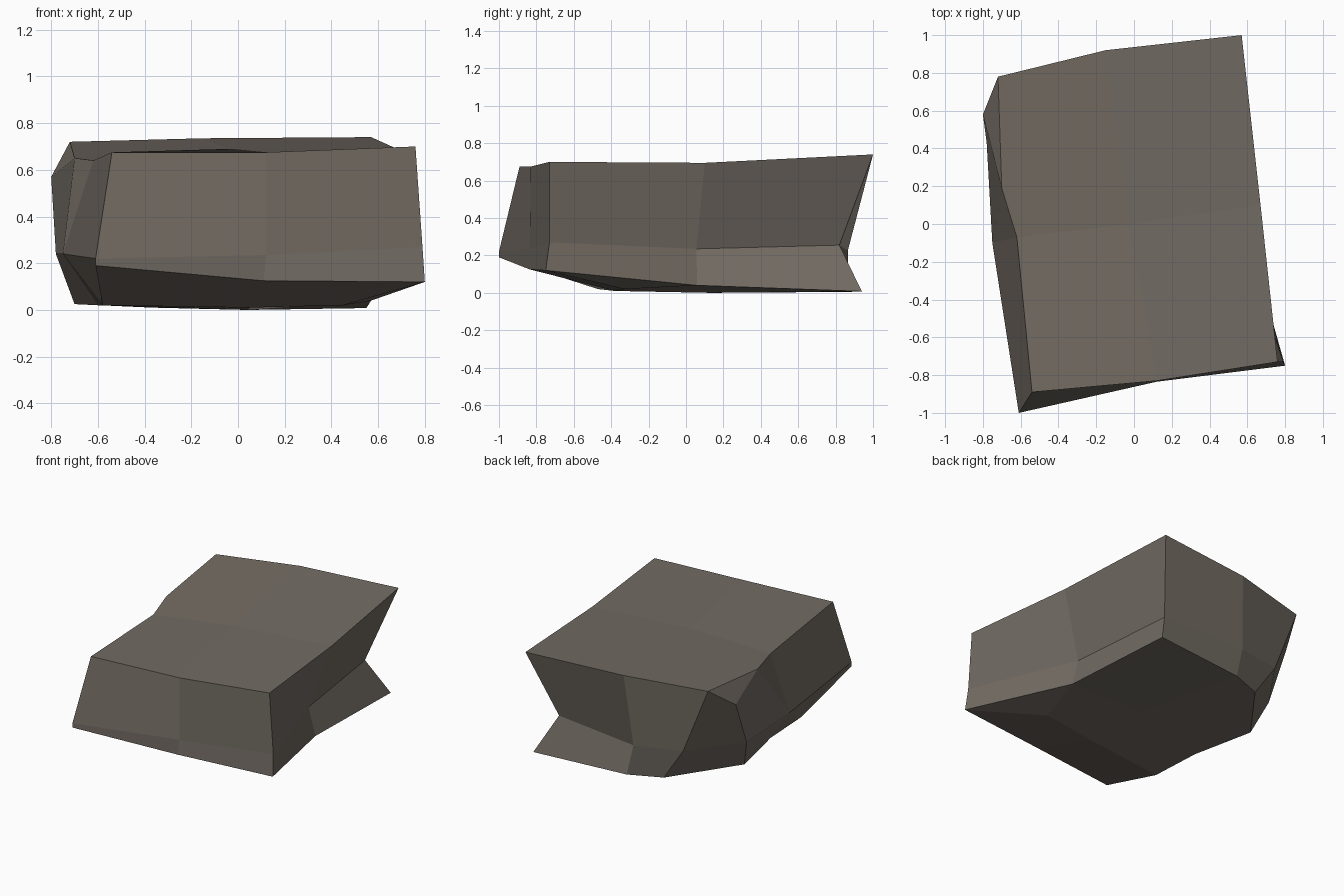
import bpy, bmesh

if "Cube" in bpy.data.objects:
    bpy.data.objects.remove(bpy.data.objects["Cube"])

# Stone colour
stone = bpy.data.materials.new("warm_grey_stone")
stone.diffuse_color = (0.17, 0.148, 0.125, 1)
stone.use_nodes = True
stone.node_tree.nodes["Principled BSDF"].inputs["Base Color"].default_value = stone.diffuse_color

# Three horizontal outlines, each running: front left, front mid, front right,
# right mid, back right, back mid, back left, left back, left mid
TOP = [(-.54, -.89, .675), (.12, -.83, .675), (.76, -.73, .70), (.67, .10, .695),
       (.57, 1.0, .74), (-.15, .92, .735), (-.72, .78, .72), (-.70, .19, .65), (-.62, -.07, .64)]
MID = [(-.61, -1.0, .22), (.12, -.835, .235), (.79, -.73, .27), (.52, .055, .235),
       (.43, .82, .255), (-.19, .865, .225), (-.53, .79, .245), (-.78, .43, .24), (-.75, -.10, .24)]
LOW = [(-.61, -1.0, .19), (.11, -.835, .125), (.80, -.75, .12), (.57, .06, .04),
       (.55, .94, .008), (-.14, .87, .005), (-.37, .78, .01), (-.70, .34, .025), (-.60, -.10, .02)]

bm = bmesh.new()
t, m, b = ([bm.verts.new(p) for p in ring] for ring in (TOP, MID, LOW))
top_c = bm.verts.new((-.03, 0, .69))       # middle of the top
low_c = bm.verts.new((.04, .13, 0))        # middle of the underside
chip = bm.verts.new((-.80, .58, .57))      # broken corner at back left
heel = bm.verts.new((-.58, -.47, .02))     # underside bend, left to right
bend = bm.verts.new((.05, -.38, .01))
toe = bm.verts.new((.45, -.33, .02))

# Walls between the outlines
for i in range(9):
    j = (i + 1) % 9
    if i != 6 and i != 7:
        bm.faces.new((t[i], t[j], m[j], m[i]))
    if i != 8:
        bm.faces.new((m[i], m[j], b[j], b[i]))

# Chipped back left corner, lower left wall, top and underside
for f in [(t[6], chip, m[7], m[6]), (t[6], t[7], chip), (t[7], m[8], m[7], chip), (t[7], t[8], m[8]),
          (m[0], b[0], heel), (m[8], m[0], heel), (m[8], heel, b[8]),
          (t[0], t[1], top_c, t[8]), (t[1], t[2], t[3], top_c), (t[3], t[4], t[5], top_c),
          (top_c, t[5], t[6], t[7], t[8]),
          (b[0], b[1], bend, heel), (b[1], b[2], toe, bend), (b[2], b[3], toe),
          (bend, toe, b[3], low_c), (low_c, b[3], b[4], b[5]), (heel, bend, low_c, b[8]),
          (b[8], low_c, b[7]), (low_c, b[5], b[6], b[7])]:
    bm.faces.new(f)
bmesh.ops.recalc_face_normals(bm, faces=bm.faces)

mesh = bpy.data.meshes.new("rock")
bm.to_mesh(mesh)
bm.free()
mesh.materials.append(stone)
rock = bpy.data.objects.new("rock", mesh)
bpy.context.collection.objects.link(rock)
